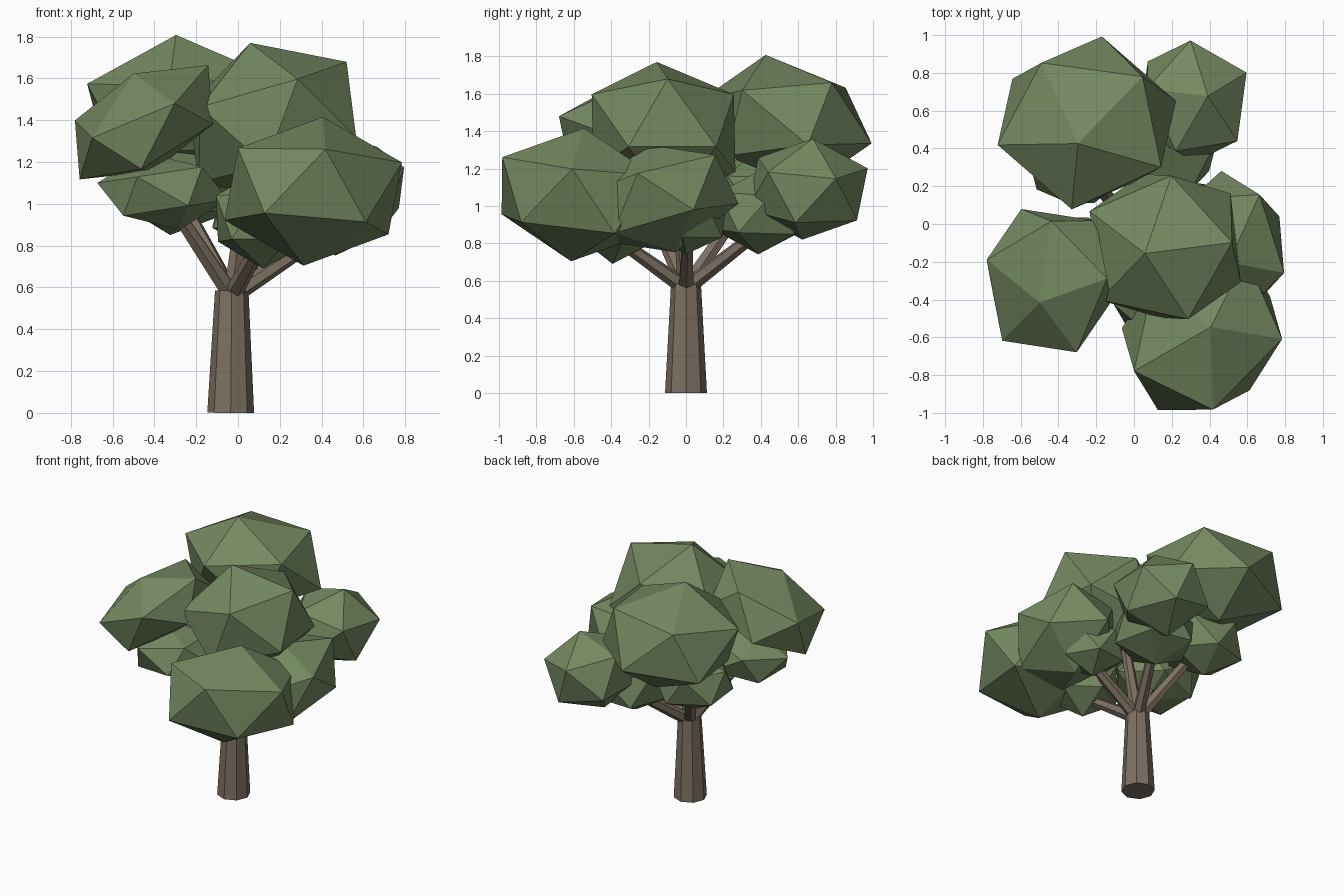
import bpy, bmesh
from math import radians, sqrt
from mathutils import Vector, Matrix

cube = bpy.data.objects.get("Cube")
if cube:
    bpy.data.objects.remove(cube, do_unlink=True)


def make_material(name, color):
    mat = bpy.data.materials.new(name)
    mat.use_nodes = True
    mat.diffuse_color = (*color, 1)
    mat.node_tree.nodes["Principled BSDF"].inputs["Base Color"].default_value = (*color, 1)
    return mat


leaf_green = make_material("leaf green", (.175, .248, .118))
bark_brown = make_material("bark brown", (.205, .162, .122))


def add_object(name, bm, mat):
    mesh = bpy.data.meshes.new(name)
    bm.to_mesh(mesh)
    bm.free()
    mesh.materials.append(mat)
    obj = bpy.data.objects.new(name, mesh)
    bpy.context.collection.objects.link(obj)
    return obj


def clump(name, centre, radii, pole=(0, 0), turn=0, lean=(0, 0), skew=0):
    """Twenty-sided leaf clump: turned, tipped so its pole shifts, stretched, then slanted."""
    px, py = pole
    up = Vector((px, py, sqrt(1 - px * px - py * py)))
    tip = Vector((0, 0, 1)).rotation_difference(up).to_matrix().to_4x4()
    shear = Matrix.Identity(4)
    shear[2][0], shear[2][1] = lean
    shear[1][0] = skew
    place = (Matrix.Translation(centre) @ shear @ Matrix.Diagonal((*radii, 1))
             @ tip @ Matrix.Rotation(radians(turn), 4, 'Z'))
    bm = bmesh.new()
    bmesh.ops.create_icosphere(bm, subdivisions=1, radius=1, matrix=place)
    add_object(name, bm, leaf_green)


def limb(name, start, end, r_start, r_end, sides):
    """Tapered, flat-sided length of wood between two points."""
    start, end = Vector(start), Vector(end)
    axis = end - start
    turn = axis.to_track_quat('Z', 'Y').to_matrix().to_4x4()
    bm = bmesh.new()
    bmesh.ops.create_cone(bm, cap_ends=True, segments=sides, radius1=r_start,
                          radius2=r_end, depth=axis.length,
                          matrix=Matrix.Translation((start + end) / 2) @ turn)
    add_object(name, bm, bark_brown)


# Large outer clumps
clump("back_left_clump", (-.25, .535, 1.45), (.515, .475, .36), (-.09, -.23), 46, (0, -.08))
clump("top_clump", (.165, -.12, 1.39), (.465, .45, .4), (-.23, -.08), 6, (.09, -.04))
clump("front_left_clump", (-.45, -.3, 1.39), (.38, .43, .275), (-.13, -.27), 11, (.36, .1))
clump("front_right_clump", (.36, -.58, 1.06), (.465, .475, .36), (.1, .06), -13, (0, -.06), .13)
clump("right_clump", (.485, -.13, 1.04), (.35, .43, .3), (.05, -.17), 57, (.15, .15))
clump("back_right_clump", (.31, .65, 1.09), (.325, .35, .28), (.25, .08), 27)

# Small inner clumps, each carried by a branch that meets it a little below centre
inner = {
    "left": ((-.36, -.22, 1.06), (.32, .3, .19), (-.25, 0), 36, 0),
    "back_left": ((-.3, .35, 1.07), (.3, .28, .22), (.08, .05), 40, 0),
    "back": ((.16, .4, .97), (.31, .29, .23), (.08, .05), 10, .1),
    "front": ((.12, -.38, .93), (.26, .25, .24), (0, .05), 50, .1),
    "right": ((.38, .01, .93), (.24, .23, .19), (.08, .05), 30, .1),
}
fork = Vector((-.03, 0, .56))
for side, (centre, radii, pole, turn, drop) in inner.items():
    clump(side + "_inner_clump", centre, radii, pole, turn)
    limb(side + "_branch", fork, Vector(centre) - Vector((0, 0, drop)), .045, .032, 6)

# Trunk and the branch under the top clump
limb("trunk", (-.035, 0, 0), (-.03, 0, .585), .112, .08, 8)
limb("top_branch", fork, (.05, -.05, 1.2), .045, .03, 6)
